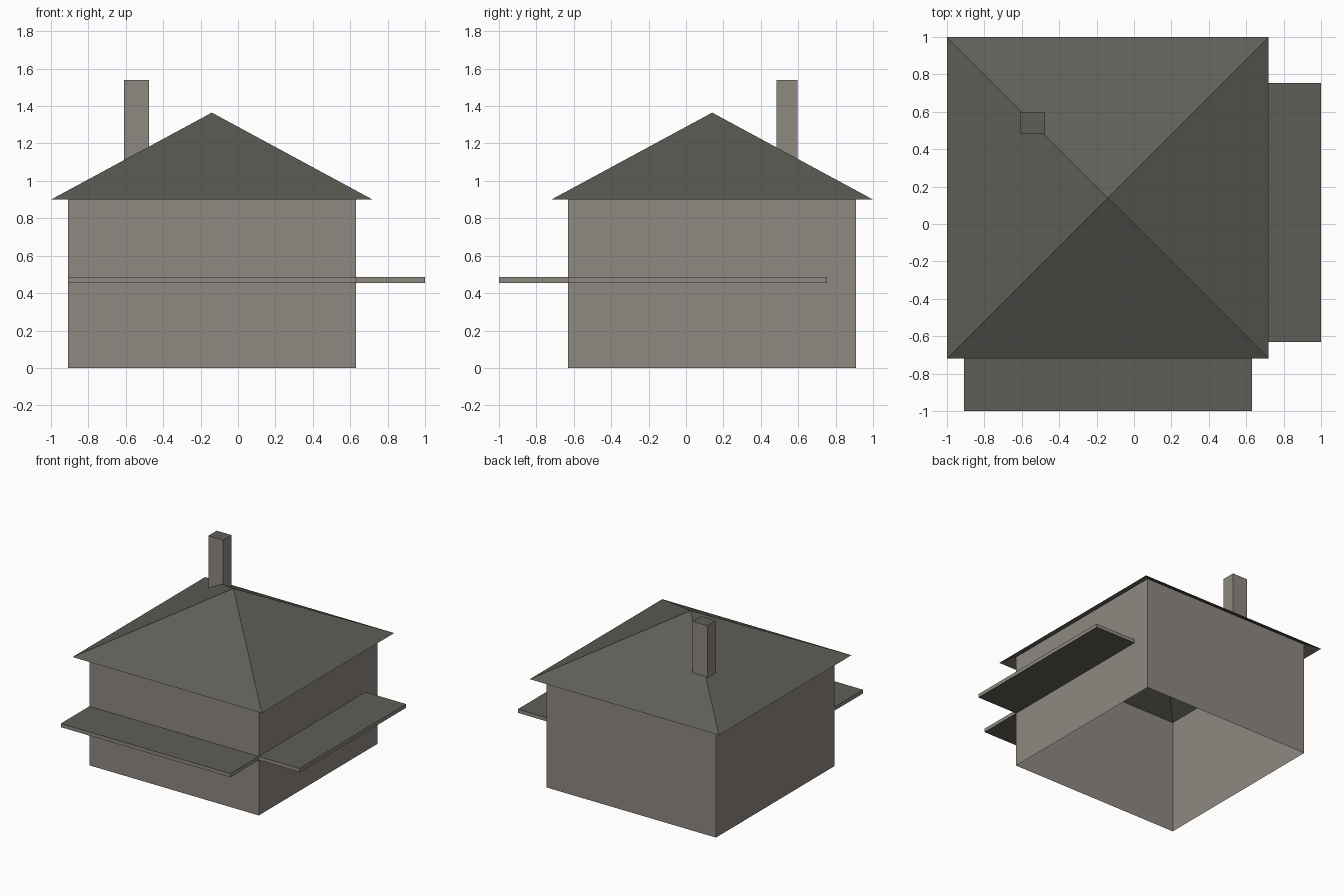
import bpy
import bmesh
import math
from mathutils import Matrix, Vector

cube = bpy.data.objects.get("Cube")
if cube:
    bpy.data.objects.remove(cube, do_unlink=True)


def make_material(name, rgb):
    mat = bpy.data.materials.new(name)
    mat.use_nodes = True
    colour = (*rgb, 1.0)
    mat.diffuse_color = colour
    mat.node_tree.nodes["Principled BSDF"].inputs["Base Color"].default_value = colour
    return mat


WALL = make_material("warm grey wall", (0.275, 0.246, 0.216))
ROOF = make_material("dark grey roofing", (0.114, 0.114, 0.098))


def finish(name, bm, materials):
    mesh = bpy.data.meshes.new(name)
    bm.to_mesh(mesh)
    bm.free()
    for mat in materials:
        mesh.materials.append(mat)
    obj = bpy.data.objects.new(name, mesh)
    bpy.context.collection.objects.link(obj)
    return obj


def box(name, low, high, open_sides=()):
    """Box with wall-coloured sides and roofing on level faces; open_sides are left out."""
    low, high = Vector(low), Vector(high)
    size = high - low
    bm = bmesh.new()
    place = Matrix.Translation((low + high) / 2) @ Matrix.Diagonal((*size, 1))
    bmesh.ops.create_cube(bm, size=1, matrix=place)
    bm.normal_update()
    removed = [f for f in bm.faces
               if any(f.normal.dot(Vector(side)) > 0.9 for side in open_sides)]
    bmesh.ops.delete(bm, geom=removed, context="FACES")
    for face in bm.faces:
        face.material_index = 1 if abs(face.normal.z) > 0.9 else 0
    return finish(name, bm, (WALL, ROOF))


UP, DOWN = (0, 0, 1), (0, 0, -1)

# Hollow walls, open below and under the roof
box("walls", (-0.91, -0.63, 0), (0.63, 0.91, 0.945), (UP, DOWN))

# Flat canopies along two neighbouring walls
box("front_canopy", (-0.91, -1, 0.455), (0.63, -0.63, 0.485), [(0, 1, 0)])
box("side_canopy", (0.63, -0.63, 0.455), (1, 0.755, 0.485), [(-1, 0, 0)])

# Chimney standing on the roof hip
box("chimney", (-0.61, 0.485, 1.11), (-0.475, 0.595, 1.54), [DOWN])

# Pyramid roof shell with overhanging eaves
bm = bmesh.new()
eave, apex = 0.9, 1.365
place = (Matrix.Translation((-0.14, 0.14, (eave + apex) / 2))
         @ Matrix.Rotation(math.pi / 4, 4, "Z"))
bmesh.ops.create_cone(bm, cap_ends=False, segments=4, radius1=0.86 * math.sqrt(2),
                      radius2=0, depth=apex - eave, matrix=place)
bmesh.ops.remove_doubles(bm, verts=bm.verts, dist=0.0001)
bmesh.ops.recalc_face_normals(bm, faces=bm.faces)
bm.normal_update()
if any(f.normal.z < 0 for f in bm.faces):
    bmesh.ops.reverse_faces(bm, faces=bm.faces)
finish("roof", bm, [ROOF])
